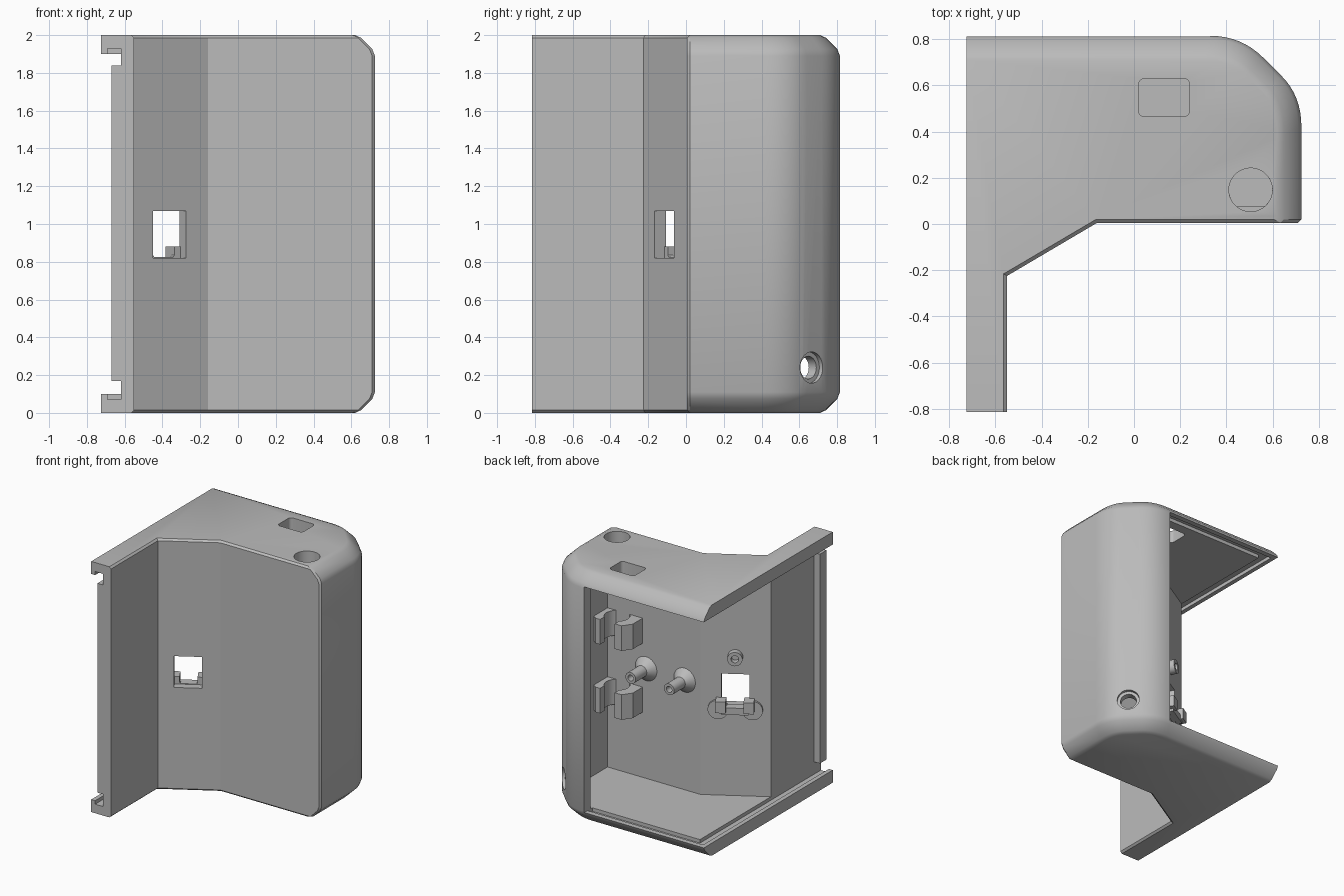
import bpy, bmesh, math
from mathutils import Vector, Matrix

cube = bpy.data.objects.get("Cube")
if cube:
    bpy.data.objects.remove(cube, do_unlink=True)

grey = bpy.data.materials.new("light_grey_plastic")
grey.use_nodes = True
GREY = (0.5, 0.5, 0.5, 1)
grey.diffuse_color = GREY
grey.node_tree.nodes["Principled BSDF"].inputs["Base Color"].default_value = GREY


def finish(name, bm):
    bmesh.ops.recalc_face_normals(bm, faces=bm.faces)
    mesh = bpy.data.meshes.new(name)
    bm.to_mesh(mesh)
    bm.free()
    mesh.materials.append(grey)
    obj = bpy.data.objects.new(name, mesh)
    bpy.context.collection.objects.link(obj)
    return obj


def loft(name, sections):
    """Closed solid through matching (z, points) sections."""
    bm = bmesh.new()
    rings = [[bm.verts.new((x, y, z)) for x, y in pts] for z, pts in sections]
    for low, high in zip(rings, rings[1:]):
        for i in range(len(low)):
            j = (i + 1) % len(low)
            bm.faces.new((low[i], low[j], high[j], high[i]))
    bm.faces.new(rings[0])
    bm.faces.new(rings[-1])
    return finish(name, bm)


def prism(name, pts, z0, z1):
    return loft(name, [(z0, pts), (z1, pts)])


def rect(x0, x1, y0, y1):
    return [(x0, y0), (x1, y0), (x1, y1), (x0, y1)]


def round_rect(x0, x1, y0, y1, r):
    pts = []
    for k, (cx, cy) in enumerate(rect(x0 + r, x1 - r, y0 + r, y1 - r)):
        for i in range(5):
            a = math.pi + (k + i / 4) * math.pi / 2
            pts.append((cx + r * math.cos(a), cy + r * math.sin(a)))
    return pts


def rod(name, start, axis, length, r0, r1=None, sides=40):
    """Cylinder or cone from a start point along an axis."""
    axis = Vector(axis).normalized()
    bm = bmesh.new()
    mat = (Matrix.Translation(Vector(start) + axis * length / 2)
           @ axis.to_track_quat('Z', 'Y').to_matrix().to_4x4())
    bmesh.ops.create_cone(bm, cap_ends=True, segments=sides, radius1=r0,
                          radius2=r0 if r1 is None else r1, depth=length, matrix=mat)
    return finish(name, bm)


def combine(target, tool, operation='DIFFERENCE'):
    mod = target.modifiers.new("bool", 'BOOLEAN')
    mod.operation = operation
    mod.solver = 'EXACT'
    mod.object = tool
    with bpy.context.temp_override(object=target, active_object=target):
        bpy.ops.object.modifier_apply(modifier=mod.name)
    bpy.data.objects.remove(tool, do_unlink=True)


def arc(a, corner, b, n=8):
    """Soft corner as a quadratic curve."""
    a, corner, b = Vector(a), Vector(corner), Vector(b)
    return [tuple(a * (1 - t) ** 2 + corner * 2 * t * (1 - t) + b * t * t)
            for t in (i / n for i in range(n + 1))]


L, B, T = 0.725, 0.815, 0.07   # half width, half depth, wall thickness


def outline(b, f):
    """Plan of the shell; b insets back and right, f insets the front."""
    d = b * 0.41
    r, k = L - b, B - b
    pts = [(-L, k)]
    pts += arc((0.33 - d, k), (0.465 - d, k), (0.56 - b * .71, 0.72 - b * .71))
    pts += arc((0.64 - b * .71, 0.64 - b * .71), (r, 0.555 - d), (r, 0.42 - d))
    return pts + [(r, 0.02 + f), (r - 0.015, 0.005 + f),
                  (-0.16 - f * .3, 0.005 + f), (-0.55 - f, -0.225 + f * .6),
                  (-0.55 - f, -B), (-L, -B)]


# Outer body with chamfered top and bottom rims
rim = [(0, 0.105, 0.015), (0.014, 0.075, 0), (0.075, 0.014, 0), (0.11, 0, 0)]
sections = [(z, outline(b, f)) for z, b, f in rim]
sections += [(2 - z, pts) for z, pts in reversed(sections)]
shell = loft("shell", sections)

# Hollow open to the back and the side, with cover grooves above and below
inner_front = [(0.64, 0.075), (-0.18, 0.075), (-0.62, -0.185)]
back_pillar = [(0.33, 0.735), (0.43, 0.735), (0.64, 0.525)]


def cavity(name, side, back, z, end=-0.9):
    pts = [(side, back), (0.33, back)] + back_pillar + inner_front
    pts += [(-0.62, end), (side, end)]
    combine(shell, prism(name, pts, z, 2 - z))


cavity("cavity", -0.9, 0.95, 0.1)
for name, area in (("side_groove", rect(-0.69, -0.62, -0.9, 0.77)),
                   ("back_groove", rect(-0.69, 0.33, 0.71, 0.77))):
    for z in (0.072, 1.86):
        combine(shell, prism(name, area, z, z + 0.068))

# Openings in the top and the slanted corner
combine(shell, prism("top_slot", round_rect(0.02, 0.24, 0.465, 0.63, 0.025), 1.8, 2.1))
combine(shell, rod("top_cable_hole", (0.505, 0.148, 1.8), (0, 0, 1), 0.4, 0.094, sides=64))
diag = Vector((1, 1, 0)).normalized()
hole = Vector((0.615, 0.665, 0.24))
combine(shell, rod("corner_hole", hole - diag * 0.2, diag, 0.4, 0.06))
combine(shell, rod("corner_recess", hole - diag * 0.025, diag, 0.1, 0.083))

# Frame on the inside of the slanted wall
u = Vector((0.861, 0.508, 0))
n = Vector((-0.508, 0.861, 0))
origin = Vector((-0.3625, -0.114, 0)) + n * T


def wall_point(a, out, z):
    return origin + u * a + n * out + Vector((0, 0, z))


def wall_box(name, a0, a1, o0, o1, z0, z1):
    corners = [wall_point(a, o, 0).to_2d()
               for a, o in rect(a0, a1, o0, o1)]
    return prism(name, corners, z0, z1)


combine(shell, wall_box("window", -0.102, 0.102, -0.2, 0.1, 0.82, 1.07))

parts = [shell]

# Stop rib at the end of the side wall
parts.append(prism("end_rib", rect(-0.67, -0.61, -B, -0.73), 0.17, 1.84))

# Cable clips
for i, z in enumerate((0.62, 1.17)):
    clip = prism(f"cable_clip_{i + 1}", [(0.65, 0.06), (0.33, 0.06), (0.33, 0.2),
                 (0.38, 0.27), (0.61, 0.27), (0.65, 0.24)], z, z + 0.2)
    combine(clip, rod("clip_bore", (0.505, 0.148, z - 0.1), (0, 0, 1), 0.4, 0.094))
    combine(clip, prism("clip_mouth", rect(0.44, 0.57, 0.15, 0.4), z - 0.1, z + 0.3))
    parts.append(clip)

# Screw posts with flared feet
for i, x in enumerate((0.30, -0.04)):
    post = rod(f"screw_post_{i + 1}", (x, 0.07, 0.975), (0, 1, 0), 0.2, 0.045)
    foot = rod("foot", (x, 0.07, 0.975), (0, 1, 0), 0.06, 0.1, 0.045)
    combine(post, foot, 'UNION')
    combine(post, rod("bore", (x, 0.15, 0.975), (0, 1, 0), 0.3, 0.024))
    parts.append(post)

# Bosses and catch around the window
boss = rod("upper_boss", wall_point(0, -0.01, 1.21), n, 0.06, 0.055)
combine(boss, rod("bore", wall_point(0, 0, 1.21), n, 0.2, 0.028))
parts.append(boss)
for side, a in (("left", 0.125), ("right", -0.125)):
    parts.append(rod(f"{side}_lower_boss", wall_point(a, -0.01, 0.79), n, 0.03, 0.075))
    s = math.copysign(1, a)
    tooth = sorted((s * 0.065, s * 0.14))
    parts.append(wall_box(f"{side}_catch", *tooth, -0.01, 0.08, 0.79, 0.88))
parts.append(wall_box("catch_bar", -0.1, 0.1, -0.01, 0.06, 0.77, 0.825))

# Smooth curved surfaces, keep the edges crisp
bpy.ops.object.select_all(action='DESELECT')
for obj in parts:
    obj.select_set(True)
bpy.context.view_layer.objects.active = shell
bpy.ops.object.shade_smooth_by_angle(angle=math.radians(28))
